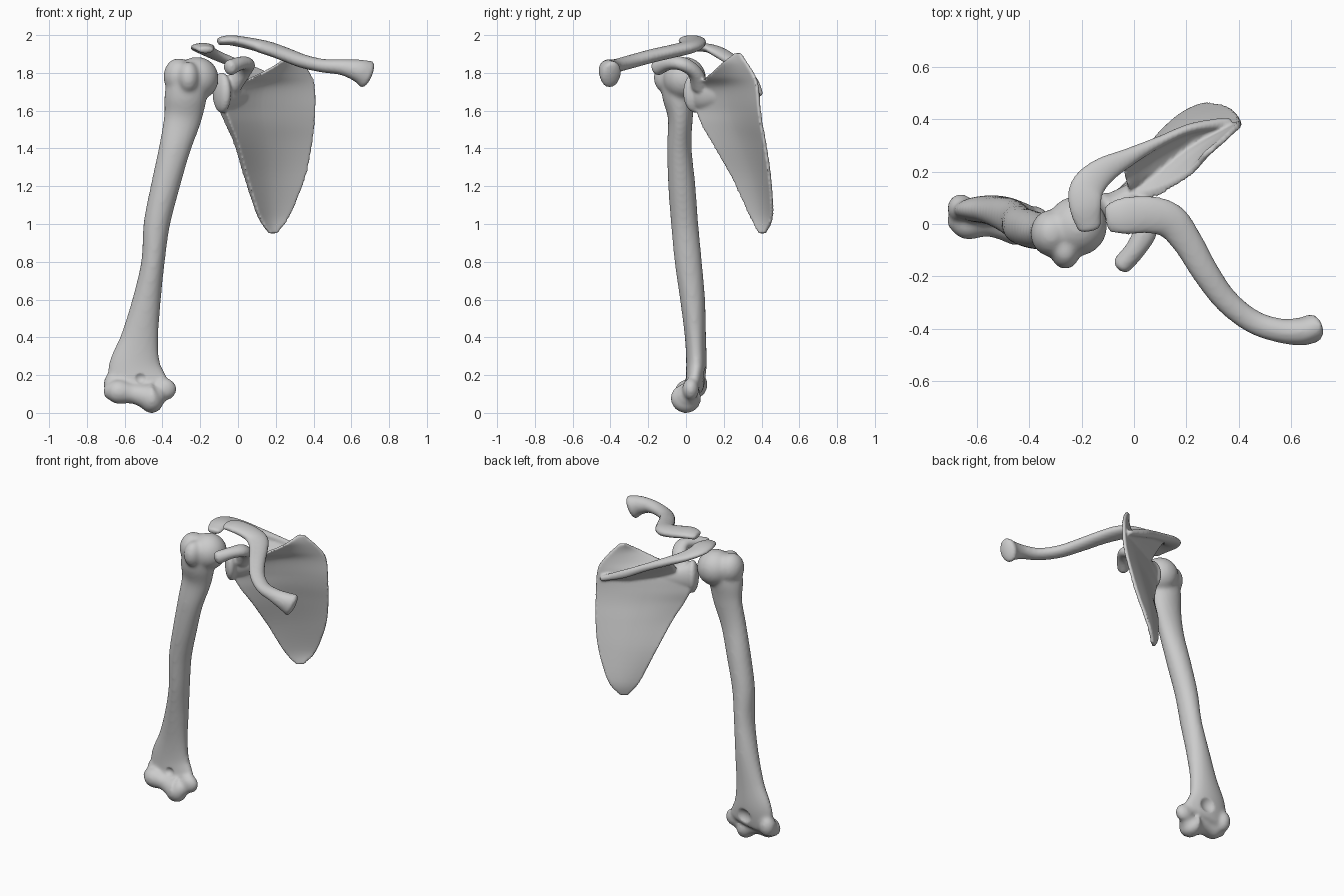
import bpy, bmesh, math
from mathutils import Vector, Matrix

if "Cube" in bpy.data.objects:
    bpy.data.objects.remove(bpy.data.objects["Cube"])

Z = Vector((0, 0, 1))
Y = Vector((0, 1, 0))


def spline(rows, n=6):
    """Catmull-Rom through rows of numbers."""
    out = []
    for i in range(len(rows) - 1):
        p0, p1 = rows[max(i - 1, 0)], rows[i]
        p2, p3 = rows[i + 1], rows[min(i + 2, len(rows) - 1)]
        for k in range(n):
            t = k / n
            out.append([b + 0.5 * t * (c - a + t * (2*a - 5*b + 4*c - d + t * (3*(b - c) + d - a)))
                        for a, b, c, d in zip(p0, p1, p2, p3)])
    return out + [list(rows[-1])]


def loft(rings):
    """Skin a list of equal-length rings and cap both ends."""
    m = len(rings[0])
    verts = [v for r in rings for v in r]
    faces = [(i*m + j, i*m + (j + 1) % m, (i + 1)*m + (j + 1) % m, (i + 1)*m + j)
             for i in range(len(rings) - 1) for j in range(m)]
    last = (len(rings) - 1) * m
    return verts, faces + [tuple(range(m))[::-1], tuple(range(last, last + m))]


def tube(stations, up=Z, cap=0.7, m=28):
    """Elliptical tube; stations are x, y, z, half width, half height."""
    s = spline(stations)
    pts = [Vector(r[:3]) for r in s]
    rings = []

    def ring(p, t, a, b):
        side = t.cross(up).normalized()
        u = side.cross(t)
        rings.append([p + side * a * math.cos(q) + u * b * math.sin(q)
                      for q in (2 * math.pi * j / m for j in range(m))])

    for i, (p, r) in enumerate(zip(pts, s)):
        t = (pts[min(i + 1, len(pts) - 1)] - pts[max(i - 1, 0)]).normalized()
        dome = cap * min(r[3:])
        angles = [0]
        if i == 0:
            angles = [-1.4, -1.0, -0.5, 0]
        elif i == len(pts) - 1:
            angles = [0, 0.5, 1.0, 1.4]
        for q in angles:
            ring(p + t * dome * math.sin(q), t, r[3] * math.cos(q), r[4] * math.cos(q))
    return loft(rings)


def blob(c, r, turn=0):
    """Ellipsoid, optionally turned about z."""
    rot = Matrix.Rotation(turn, 3, 'Z')
    rings = []
    for i in range(1, 16):
        q = math.pi * i / 16
        rings.append([Vector(c) + rot @ Vector((r[0] * math.sin(q) * math.cos(w),
                                                r[1] * math.sin(q) * math.sin(w),
                                                -r[2] * math.cos(q)))
                      for w in (2 * math.pi * j / 24 for j in range(24))])
    return loft(rings)


def make(name, pieces):
    verts, faces = [], []
    for v, f in pieces:
        n = len(verts)
        verts += v
        faces += [tuple(n + i for i in g) for g in f]
    me = bpy.data.meshes.new(name)
    me.from_pydata(verts, [], faces)
    bm = bmesh.new()
    bm.from_mesh(me)
    bmesh.ops.recalc_face_normals(bm, faces=bm.faces)
    for f in bm.faces:
        f.smooth = True
    bm.to_mesh(me)
    bm.free()
    ob = bpy.data.objects.new(name, me)
    bpy.context.collection.objects.link(ob)
    return ob


def fuse(ob, voxel, iterations, cutter=None):
    """Melt overlapping pieces into one smooth bone."""
    mod = ob.modifiers.new("fuse", 'REMESH')
    mod.mode = 'VOXEL'
    mod.voxel_size = voxel
    mod.use_smooth_shade = True
    if cutter:
        cut = ob.modifiers.new("fossae", 'BOOLEAN')
        cut.operation = 'DIFFERENCE'
        cut.object = cutter
        cutter.hide_render = True
        cutter.hide_viewport = True
    sm = ob.modifiers.new("soften", 'SMOOTH')
    sm.factor = 0.5
    sm.iterations = iterations


# Upper arm bone: shaft, head, tubercles, elbow spool and epicondyles
shaft = tube([(-.265, -.04, 1.76, .11, .095), (-.278, -.037, 1.67, .112, .088),
              (-.293, -.03, 1.56, .1, .066), (-.335, -.035, 1.4, .084, .065),
              (-.385, -.022, 1.2, .076, .072), (-.43, -.007, 1.0, .07, .072),
              (-.45, .012, .8, .062, .072), (-.483, .035, .6, .075, .066),
              (-.52, .05, .4, .1, .056), (-.545, .055, .25, .14, .054),
              (-.53, .045, .14, .165, .05)], up=Y)
spool = tube([(-.68, .02, .115, .045, .045), (-.635, .006, .112, .065, .065),
              (-.56, .005, .102, .053, .053), (-.5, 0, .09, .063, .063),
              (-.455, 0, .08, .082, .082), (-.425, .005, .09, .055, .055)])
humerus = make("humerus", [
    shaft, spool,
    blob((-.217, -.008, 1.77), (.115, .115, .115)),
    blob((-.315, -.035, 1.78), (.08, .09, .098)),
    blob((-.262, -.1, 1.775), (.058, .072, .085)),
    blob((-.39, .025, .125), (.065, .045, .06)),
    blob((-.66, .06, .15), (.052, .054, .07))])
pits = make("elbow_pit_cutter", [blob((-.505, .135, .19), (.065, .06, .06)),
                                 blob((-.515, -.03, .185), (.04, .045, .035))])
fuse(humerus, .011, 10, pits)

# Collar bone: S-shaped, flat at the shoulder and flared at the breastbone
clavicle = make("clavicle", [tube([
    (-.1, .022, 1.967, .053, .021), (-.04, .03, 1.973, .071, .027),
    (.06, .035, 1.956, .072, .031), (.14, .01, 1.936, .068, .035),
    (.205, -.07, 1.915, .058, .035), (.27, -.18, 1.89, .052, .036),
    (.35, -.29, 1.86, .047, .036), (.45, -.37, 1.838, .045, .036),
    (.55, -.405, 1.83, .046, .042), (.635, -.41, 1.812, .053, .06),
    (.683, -.397, 1.792, .055, .077)], cap=.42)])
fuse(clavicle, .01, 4)

# Shoulder blade plate: rows of z, lateral x y, medial x y, lateral half thickness, bow
rows = spline([(1.905, .265, .262, .3, .288, .011, 0), (1.85, .21, .19, .345, .325, .011, .008),
               (1.78, .085, .12, .39, .365, .018, .015), (1.72, -.06, .075, .405, .38, .036, .02),
               (1.62, -.085, .075, .408, .388, .036, .028), (1.53, -.055, .1, .403, .4, .03, .033),
               (1.42, -.01, .158, .39, .42, .024, .035),
               (1.24, .042, .258, .352, .445, .021, .028), (1.04, .108, .344, .27, .455, .015, .015),
               (.95, .165, .39, .205, .418, .012, 0)])
rings = []
for z, lx, ly, mx, my, thick, bow in rows:
    lat, med = Vector((lx, ly, z)), Vector((mx, my, z))
    back = Vector((-(my - ly), mx - lx, 0)).normalized()
    front_side, back_side = [], []
    for k in range(17):
        t = k / 16
        half = .011 + (thick - .011) * max(0, 1 - 2.2 * t) ** 1.5
        mid = lat.lerp(med, t) + back * bow * math.sin(math.pi * t)
        front_side.append(mid - back * half)
        back_side.append(mid + back * half)
    rings.append(front_side + back_side[::-1])
plate = loft(rings)

# Spine wall between the blade and its crest, flared at its foot
wall = []
for c, b in (((-.05, .24, 1.865), (-.02, .13, 1.75)), ((.02, .275, 1.835), (.02, .155, 1.73)),
             ((.1, .315, 1.803), (.08, .2, 1.72)), ((.22, .365, 1.748), (.2, .275, 1.69)),
             ((.36, .385, 1.69), (.35, .36, 1.68))):
    c, b = Vector(c), Vector(b)
    m = b.lerp(c, .4)
    wall.append([c + Z * .013, c - Z * .013, m - Z * .015, b - Z * .03,
                 b + Z * .03, m + Z * .015])

# Crest running out into the acromion
crest = tube([(-.17, -.015, 1.922, .045, .02), (-.185, .06, 1.936, .062, .022),
              (-.18, .135, 1.927, .066, .024), (-.12, .2, 1.895, .054, .026),
              (-.02, .255, 1.853, .035, .026), (.1, .315, 1.803, .021, .025),
              (.22, .365, 1.748, .02, .027), (.36, .385, 1.69, .024, .018)])

# Socket, neck and coracoid hook
socket = blob((-.085, .052, 1.695), (.04, .074, .108), .5)
neck = tube([(-.09, .058, 1.695, .058, .098), (-.045, .092, 1.69, .046, .083),
             (.005, .135, 1.69, .03, .062), (.06, .185, 1.69, .012, .035)], cap=.2)
coracoid = tube([(-.03, .075, 1.73, .05, .045), (.02, .045, 1.805, .048, .038),
                 (.043, -.02, 1.848, .048, .036), (.01, -.09, 1.85, .04, .035),
                 (-.042, -.152, 1.828, .038, .043)], up=Vector((.3, .2, 1)))
scapula = make("scapula", [plate, loft(wall), crest, socket, neck, coracoid])
fuse(scapula, .008, 6)
